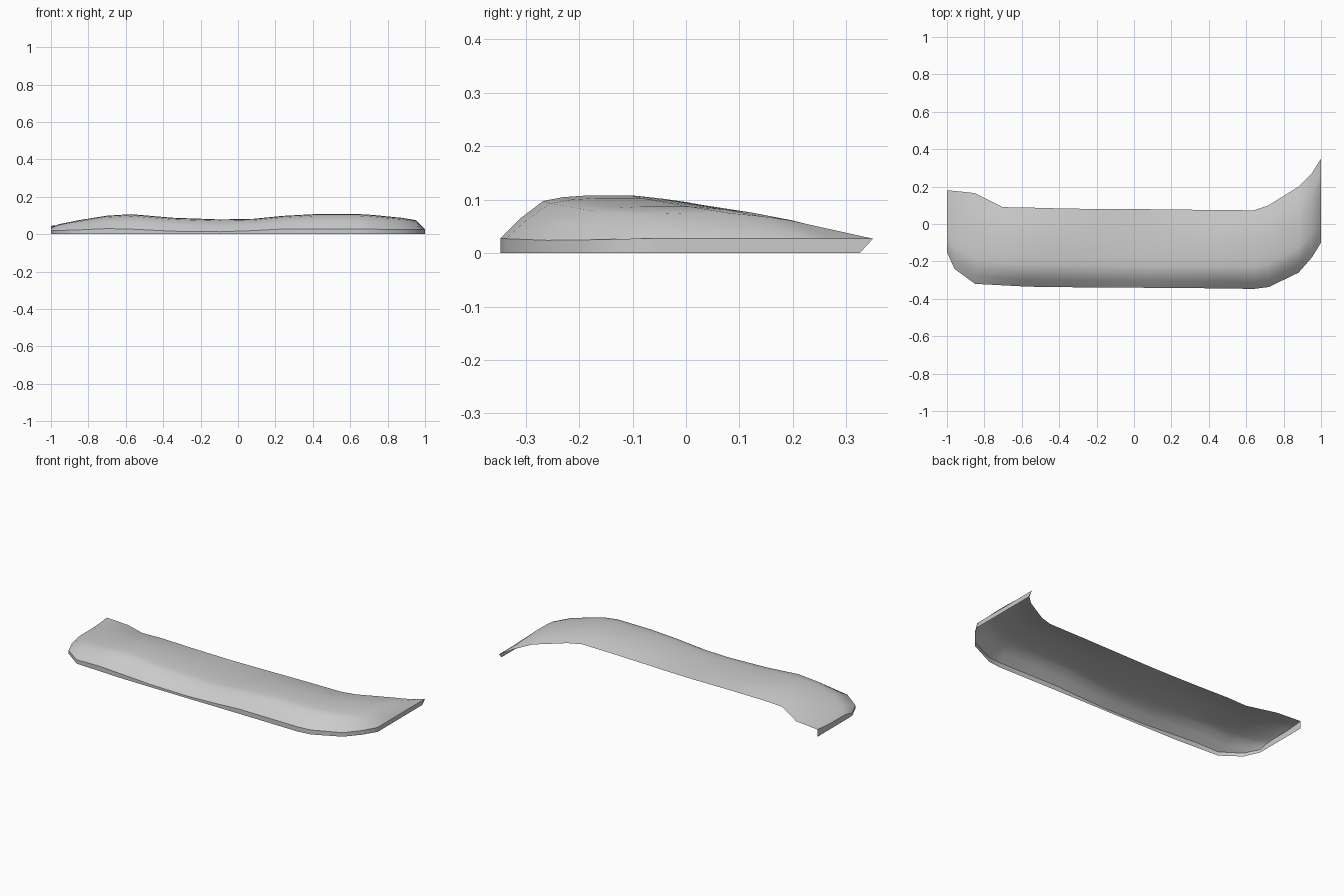
import bpy, bmesh, math

cube = bpy.data.objects.get("Cube")
if cube:
    bpy.data.objects.remove(cube, do_unlink=True)

grey = bpy.data.materials.new("plain_grey")
grey.use_nodes = True
colour = (0.6, 0.6, 0.6, 1)
grey.diffuse_color = colour
grey.node_tree.nodes["Principled BSDF"].inputs["Base Color"].default_value = colour

# Stations along the length: x, front y, back y, rim z, crown z, back z
stations = [
    (-1, -.15, .18, .018, .034, .045),
    (-.96, -.24, .177, .02, .053, .046),
    (-.85, -.32, .165, .023, .075, .048),
    (-.7, -.328, .09, .03, .099, .068),
    (-.57, -.335, .088, .027, .107, .072),
    (-.35, -.338, .082, .016, .088, .07),
    (-.1, -.34, .08, .013, .079, .068),
    (.08, -.341, .079, .019, .082, .07),
    (.24, -.342, .077, .028, .098, .073),
    (.42, -.344, .075, .028, .108, .076),
    (.64, -.347, .073, .028, .108, .078),
    (.72, -.337, .1, .027, .103, .074),
    (.88, -.26, .2, .024, .087, .061),
    (.95, -.18, .27, .025, .075, .043),
    (1, -.1, .35, .027, .027, .027),
]
# Cross-section: fraction of depth, fraction of rise from the rim
rise = [(0, 0), (.09, .47), (.19, .87), (.28, .96), (.39, 1), (.58, 1)]
# Back slope: fraction of depth, fraction of fall from crown to back edge
fall = [(.72, .2), (.83, .42), (1, 1)]


def section(x, front, back, rim, crown, rear):
    depth = back - front
    pts = [(x, front + t * depth, rim + f * (crown - rim)) for t, f in rise]
    return pts + [(x, front + t * depth, crown + f * (rear - crown)) for t, f in fall]


def sheet(name, rows, angle):
    """Skin a grid of points and shade it smooth."""
    bm = bmesh.new()
    grid = [[bm.verts.new(p) for p in row] for row in rows]
    for a, b in zip(grid, grid[1:]):
        for j in range(len(a) - 1):
            bm.faces.new((a[j], b[j], b[j + 1], a[j + 1]))
    mesh = bpy.data.meshes.new(name)
    bm.to_mesh(mesh)
    bm.free()
    mesh.materials.append(grey)
    obj = bpy.data.objects.new(name, mesh)
    bpy.context.collection.objects.link(obj)
    bpy.ops.object.select_all(action='DESELECT')
    obj.select_set(True)
    bpy.context.view_layer.objects.active = obj
    bpy.ops.object.shade_smooth_by_angle(angle=math.radians(angle))
    return obj


# Curved top panel, open at the back
grid = [section(*s) for s in stations]
sheet("curved_panel", grid, 80)

# Upright lip around the front and both ends
rim = grid[0][::-1] + [row[0] for row in grid[1:-1]] + grid[-1]
foot = [(x, y, 0) for x, y, z in rim]
foot[-1] = (1, .325, 0)
sheet("edge_lip", [foot, rim], 40).data.flip_normals()
bpy.data.objects["edge_lip"].data.flip_normals()
